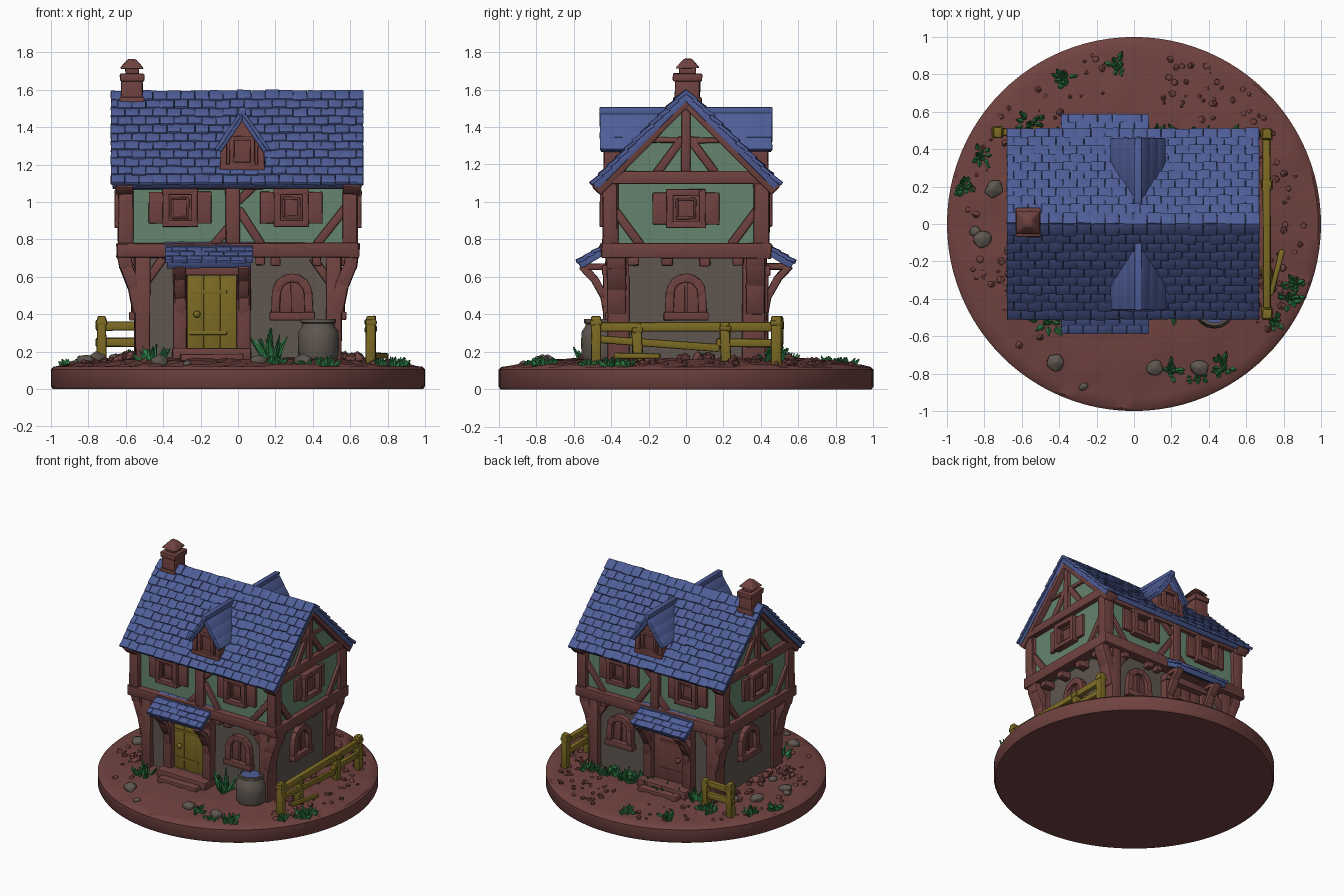
import bpy, bmesh, math, random
from mathutils import Matrix, Vector

if "Cube" in bpy.data.objects:
    bpy.data.objects.remove(bpy.data.objects["Cube"])
random.seed(4)
R = random.uniform

def material(name, rgb):
    m = bpy.data.materials.new(name)
    m.diffuse_color = (*rgb, 1)
    m.use_nodes = True
    m.node_tree.nodes["Principled BSDF"].inputs["Base Color"].default_value = m.diffuse_color
    return m

BROWN = material("brown timber and earth", (.16, .055, .05))
BLUE = material("blue slate", (.075, .11, .31))
GREEN = material("green plaster", (.13, .235, .155))
STONE = material("grey stone", (.115, .095, .08))
YELLOW = material("yellow wood", (.20, .145, .017))
GRASS = material("grass green", (.026, .20, .055))

def finish(name, bm, mat, bevel=0.0, jitter=0.0):
    bmesh.ops.recalc_face_normals(bm, faces=bm.faces)
    for v in bm.verts:
        v.co += Vector((R(-1, 1), R(-1, 1), R(-1, 1))) * jitter
    if bevel:
        bmesh.ops.bevel(bm, geom=bm.edges[:], offset=bevel, segments=2, profile=.5,
                        affect='EDGES', clamp_overlap=True)
    me = bpy.data.meshes.new(name)
    bm.to_mesh(me)
    bm.free()
    me.materials.append(mat)
    ob = bpy.data.objects.new(name, me)
    bpy.context.collection.objects.link(ob)
    bpy.ops.object.select_all(action='DESELECT')
    ob.select_set(True)
    bpy.context.view_layer.objects.active = ob
    bpy.ops.object.shade_smooth_by_angle(angle=math.radians(40))
    return ob

def box(bm, c, s, rot=Matrix()):
    bmesh.ops.create_cube(bm, size=1, matrix=Matrix.Translation(c) @ rot @ Matrix.Diagonal((*s, 1)))

# Wall frames: local x runs along the wall, y is up, z is distance outward from the centre
def frame(u, n):
    return Matrix(((u[0], 0, n[0], 0), (u[1], 0, n[1], 0), (0, 1, 0, 0), (0, 0, 0, 1)))
FRONT, BACK = frame((1, 0), (0, -1)), frame((1, 0), (0, 1))
RIGHT, LEFT = frame((0, 1), (1, 0)), frame((0, 1), (-1, 0))

def bar(bm, F, p, q, w, d0, d1):
    p, q = Vector(p), Vector(q)
    d, m = q - p, (p + q) / 2
    bmesh.ops.create_cube(bm, size=1, matrix=F @ Matrix.Translation((m.x, m.y, (d0 + d1) / 2))
        @ Matrix.Rotation(math.atan2(d.y, d.x), 4, 'Z') @ Matrix.Diagonal((d.length, w, d1 - d0, 1)))

def path(bm, F, pts, w, d0, d1):
    for p, q in zip(pts, pts[1:]):
        e = (Vector(q) - Vector(p)).normalized() * w * .2
        bar(bm, F, Vector(p) - e, Vector(q) + e, w, d0, d1)

def prism(bm, F, pts, d0, d1):
    a = [bm.verts.new(F @ Vector((u, v, d0))) for u, v in pts]
    b = [bm.verts.new(F @ Vector((u, v, d1))) for u, v in pts]
    bm.faces.new(a)
    bm.faces.new(b[::-1])
    for i in range(len(a)):
        j = (i + 1) % len(a)
        bm.faces.new((a[i], b[i], b[j], a[j]))

def lathe(bm, rings, n, c=(0, 0, 0)):
    loops = [[bm.verts.new((c[0] + r * math.cos(t * math.tau / n), c[1] + r * math.sin(t * math.tau / n), c[2] + z))
              for t in range(n)] for r, z in rings]
    for a, b in zip(loops, loops[1:]):
        for i in range(n):
            bm.faces.new((a[i], a[(i + 1) % n], b[(i + 1) % n], b[i]))
    bmesh.ops.remove_doubles(bm, verts=bm.verts[:], dist=1e-5)

# Round base with uneven earth
bm = bmesh.new()
lathe(bm, [(0, 0), (.99, 0), (1, .015), (1, .105), (.985, .12), (.93, .128), (.86, .135), (.78, .148), (.7, .155),
           (.6, .162), (.45, .165), (0, .165)], 96)
for v in bm.verts:
    if v.co.z > .125:
        v.co.z += R(-.008, .008)
finish("earth_base", bm, BROWN)

# Walls
bm = bmesh.new()
box(bm, (0, 0, .44), (1.06, .76, .6))
finish("lower_stone_wall", bm, STONE)
bm = bmesh.new()
prism(bm, RIGHT, [(-.41, .72), (.41, .72), (.41, 1.12), (0, 1.53), (-.41, 1.12)], -.61, .61)
finish("upper_plaster_wall", bm, GREEN)

# Windows
def shuttered_window(bm, F, c, z, d, k=1):
    w, h = .075 * k, .085
    for s in (-1, 1):
        bar(bm, F, (c + s * (w + .05), z - h), (c + s * (w + .05), z + h), .085, d - .02, d + .022)
        bar(bm, F, (c + s * w, z - h - .012), (c + s * w, z + h + .012), .035, d - .02, d + .05)
        bar(bm, F, (c - w - .02, z + s * h), (c + w + .02, z + s * h), .035, d - .02, d + .05)
    bar(bm, F, (c - w, z), (c + w, z), 2 * h, d - .02, d + .012)
    path(bm, F, [(c - w * .55, z - .05), (c + w * .55, z - .05), (c + w * .55, z + .05), (c - w * .55, z + .05),
                 (c - w * .55, z - .05)], .014, d, d + .025)

def arched_window(bm, F, c, z, d):
    arc = [(c + .085 * math.cos(a * math.pi / 8), z + .02 + .085 * math.sin(a * math.pi / 8)) for a in range(9)]
    pts = [(c + .09, z - .09)] + arc + [(c - .09, z - .09)]
    path(bm, F, pts, .045, d - .03, d + .04)
    bar(bm, F, (c - .12, z - .1), (c + .12, z - .1), .045, d - .03, d + .05)
    prism(bm, F, pts, d - .02, d + .01)
    path(bm, F, [(c, z - .08), (c, z + .09)], .015, d, d + .02)

# Timber framing
bm, win = bmesh.new(), bmesh.new()
for F in (FRONT, BACK):
    bar(bm, F, (-.645, .74), (.645, .74), .08, .36, .455)
    bar(bm, F, (-.63, 1.1), (.63, 1.1), .06, .36, .44)
    for x in (-.6, -.03, .6):
        bar(bm, F, (x, .74), (x, 1.1), .075, .36, .445)
    for p, q in (((0, .96), (.13, .77)), ((.58, .98), (.42, .77)), ((-.05, .86), (-.13, .77)), ((0, 1.0), (.09, 1.09))):
        bar(bm, F, p, q, .045, .36, .43)
    for s in (-1, 1):
        bar(bm, F, (s * .515, .14), (s * .515, .72), .075, .3, .42)
        path(bm, F, [(s * .53, .42), (s * .555, .55), (s * .6, .66), (s * .61, .72)], .07, .32, .42)
        bar(bm, F, (s * .5, .56), (s * .4, .7), .045, .34, .405)
    for x in (.12, .2, .42):
        bar(bm, F, (x, .66), (x, .72), .05, .34, .43)
    for x in (-.31, .285):
        shuttered_window(win, F, x, .97, .41)
    arched_window(win, F, .29, .49, .38)
for F in (LEFT, RIGHT):
    bar(bm, F, (-.45, .74), (.45, .74), .08, .56, .65)
    bar(bm, F, (-.45, 1.13), (.45, 1.13), .07, .56, .65)
    bar(bm, F, (0, 1.13), (0, 1.5), .05, .56, .64)
    for s in (-1, 1):
        bar(bm, F, (s * .405, .74), (s * .405, 1.1), .075, .56, .642)
        bar(bm, F, (s * .39, .97), (s * .24, .77), .045, .56, .63)
        bar(bm, F, (s * .48, 1.06), (0, 1.54), .06, .56, .655)
        bar(bm, F, (s * .02, 1.34), (s * .16, 1.15), .045, .56, .63)
        bar(bm, F, (s * .02, 1.33), (s * .2, 1.33), .03, .56, .625)
        bar(bm, F, (s * .385, .14), (s * .385, .72), .07, .47, .55)
        for u in (.1, .28):
            bar(bm, F, (s * u, .66), (s * u, .72), .06, .5, .61)
    shuttered_window(win, F, 0, .965, .61, 1.15)
    arched_window(win, F, 0, .49, .53)
finish("timber_frame", bm, BROWN, .008, .004)
finish("windows", win, BROWN, .005, .002)

# Slate rows running down a slope from top to bottom, points are (y, z)
def slates(bm, x0, x1, top, bot, rows, cols):
    t, d = Vector(top), Vector(bot) - Vector(top)
    s = 1 if d.x > 0 else -1
    a = math.atan2(d.y, d.x)
    n = Vector((-d.y, d.x)).normalized() * s
    m = t + d / 2 - n * .018
    box(bm, ((x0 + x1) / 2, m.x, m.y), (x1 - x0 - .02, d.length, .036), Matrix.Rotation(a, 4, 'X'))
    w = (x1 - x0) / cols
    for i in range(rows):
        for j in range(cols + i % 2):
            lo = x0 + max(0, j - .5 * (i % 2)) * w
            hi = min(x1, x0 + (j + 1 - .5 * (i % 2)) * w)
            c = t + d * ((i + .5) / rows + R(-.006, .006)) + n * (.006 + R(-.002, .002))
            box(bm, ((lo + hi) / 2, c.x, c.y), (hi - lo - .001, d.length / rows * 1.2, .02),
                Matrix.Rotation(a + s * .13, 4, 'X') @ Matrix.Rotation(R(-.03, .03), 4, 'Z'))

bm = bmesh.new()
hood = bmesh.new()
for s in (-1, 1):
    slates(bm, -.68, .67, (0, 1.585), (s * .495, 1.095), 11, 18)
    slates(hood, -.39, .08, (s * .41, .775), (s * .575, .675), 4, 6)
finish("main_roof", bm, BLUE, .003, .002)
finish("door_hood_roofs", hood, BLUE, .003, .002)

# Dormers
body, roof = bmesh.new(), bmesh.new()
X = .023
for F in (FRONT, BACK):
    prism(body, F, [(X - .105, 1.15), (X + .105, 1.15), (X + .105, 1.31), (X, 1.45), (X - .105, 1.31)], .1, .415)
    for s in (-1, 1):
        bar(body, F, (X + s * .1, 1.17), (X + s * .1, 1.31), .035, .35, .435)
        bar(body, F, (X + s * .055, 1.2), (X + s * .055, 1.34), .025, .4, .44)
        bar(body, F, (X - .07, 1.27 + s * .07), (X + .07, 1.27 + s * .07), .025, .4, .44)
        prism(roof, F, [(X, 1.475), (X + s * .135, 1.28), (X + s * .115, 1.265), (X, 1.43)], .07, .455)
        for k in range(3):
            p, q = Vector((X + s * .01, 1.47)), Vector((X + s * .137, 1.283))
            bar(roof, F, p.lerp(q, k / 3), p.lerp(q, (k + 1.1) / 3), .02, .12 + .05 * k, .46)
    bar(body, F, (X - .12, 1.185), (X + .12, 1.185), .03, .35, .44)
    bar(roof, F, (X - .02, 1.485), (X + .02, 1.485), .04, .06, .462)
finish("dormer_bodies", body, BROWN, .004, .002)
finish("dormer_roofs", roof, BLUE, .005, .002)

# Chimney
bm = bmesh.new()
box(bm, (-.567, .008, 1.56), (.115, .135, .24))
box(bm, (-.567, .008, 1.535), (.135, .155, .05))
box(bm, (-.567, .008, 1.665), (.13, .155, .045))
box(bm, (-.567, .008, 1.7), (.075, .09, .04))
bmesh.ops.create_cone(bm, cap_ends=True, segments=4, radius1=.092, radius2=.03, depth=.05,
                      matrix=Matrix.Translation((-.567, .008, 1.738)) @ Matrix.Rotation(math.pi / 4, 4, 'Z'))
finish("chimney", bm, BROWN, .008, .003)

# Door frames, hood brackets and steps
bm = bmesh.new()
for s, F in ((-1, FRONT), (1, BACK)):
    for x in (-.31, .03):
        bar(bm, F, (x, .15), (x, .66), .075, .34, .44)
        path(bm, RIGHT, [(s * .415, .38), (s * .435, .49), (s * .49, .59), (s * .55, .655)], .04, x - .03, x + .03)
        bar(bm, RIGHT, (s * .4, .655), (s * .55, .655), .035, x - .03, x + .03)
    bar(bm, F, (-.35, .635), (.07, .635), .055, .34, .45)
    bar(bm, F, (-.37, .67), (.06, .67), .03, .53, .56)
    box(bm, (-.14, s * .44, .185), (.42, .14, .07))
    box(bm, (-.14, s * .49, .165), (.34, .15, .05))
finish("door_surrounds", bm, BROWN, .008, .003)

# Front plank door, with a plain back door
for name, F, mat in (("front_door", FRONT, YELLOW), ("back_door", BACK, BROWN)):
    bm = bmesh.new()
    for i in range(3):
        bar(bm, F, (-.228 + .088 * i, .21), (-.228 + .088 * i, .61), .087, .36, .405)
    for z in (.3, .52):
        bar(bm, F, (-.26, z), (-.06, z), .02, .39, .412)
    bmesh.ops.create_uvsphere(bm, u_segments=10, v_segments=6, radius=.02,
                              matrix=Matrix.Translation(F @ Vector((-.22, .4, .415))))
    finish(name, bm, mat, .003)

# Fences
bm = bmesh.new()
for x, y, h in ((.71, -.48, .39), (.71, -.26, .35), (.71, .21, .36), (.71, .48, .39), (-.73, .49, .39), (-.52, .49, .37)):
    box(bm, (x, y, (h + .12) / 2), (.052, .055, h - .12), Matrix.Rotation(R(-.05, .05), 4, 'X'))
    box(bm, (x, y, h - .035), (.064, .064, .03))
bar(bm, RIGHT, (-.5, .335), (.5, .335), .05, .69, .73)
bar(bm, RIGHT, (.16, .25), (.5, .245), .045, .69, .73)
bar(bm, RIGHT, (-.48, .27), (.18, .22), .04, .70, .73)
box(bm, (.76, -.26, .18), (.03, .25, .03), Matrix.Rotation(-.25, 4, 'Z'))
for z in (.335, .25):
    bar(bm, BACK, (-.76, z), (-.49, z), .048, .47, .51)
finish("fences", bm, YELLOW, .01, .004)

# Water barrel
bm = bmesh.new()
lathe(bm, [(0, 0), (.1, 0), (.108, .02), (.11, .1), (.106, .15), (.088, .175), (.085, .19), (.095, .195), (.095, .215),
           (.078, .215), (.078, .19), (0, .19)], 16, (.43, -.45, .16))
finish("water_barrel", bm, STONE)
bm = bmesh.new()
lathe(bm, [(0, .355), (.078, .355), (.078, .362), (0, .364)], 16, (.43, -.45, 0))
finish("barrel_water", bm, BLUE)

# Rocks, rubble and grass tufts
def ground(x, y):
    r = math.hypot(x, y)
    return .165 if r < .6 else .165 - (r - .6) * .115

def lump(bm, x, y, r, h=.7):
    M = Matrix.Translation((x, y, ground(x, y) + r * .2)) @ Matrix.Rotation(R(0, 6), 4, 'Z')
    vs = bmesh.ops.create_icosphere(bm, subdivisions=1, radius=r, matrix=M @ Matrix.Diagonal((1, R(.75, 1.1), h, 1)))
    for v in vs['verts']:
        v.co += Vector((R(-1, 1), R(-1, 1), R(-1, 1))) * r * .12
bm = bmesh.new()
for x, y, r in ((-.75, .19, .06), (-.81, -.08, .055), (-.42, -.74, .055), (.11, -.77, .05), (.35, -.77, .055), (-.27, -.87, .03),
                (-.66, -.14, .04), (-.62, .3, .045), (-.85, -.04, .035)):
    lump(bm, x, y, r)
finish("rocks", bm, STONE, .004)
bm = bmesh.new()
for a0, a1, r0, r1, n in ((20, 78, .66, .93, 55), (100, 165, .7, .93, 28), (165, 235, .7, .9, 22), (-40, 20, .74, .92, 28)):
    for _ in range(n):
        a, r = math.radians(R(a0, a1)), R(r0, r1)
        lump(bm, r * math.cos(a), r * math.sin(a), R(.01, .024), .8)
for _ in range(40):
    s = random.choice((-1, 1))
    lump(bm, s * R(.56, .66), R(-.4, .4), R(.015, .04), .9)
finish("earth_rubble", bm, BROWN)
bm = bmesh.new()
tufts = [(-.82, .36, .05, .05), (-.9, .2, .05, .04), (-.37, .77, .05, .05), (-.09, .85, .05, .04), (.83, -.4, .06, .05),
         (.2, -.78, .05, .04), (.47, -.77, .06, .05), (-.46, -.52, .07, .09), (-.55, .53, .06, .07), (.18, -.43, .05, .16),
         (.75, -.52, .04, .04), (.34, -.82, .05, .03), (.86, -.32, .04, .04)]
tufts += [(-.4 + .13 * i, .45, .06, .07) for i in range(8)]
for x, y, r, h in tufts:
    for _ in range(22):
        a, k = R(0, math.tau), R(.1, 1) * r
        L = h * R(.6, 1.1)
        M = (Matrix.Translation((x + k * math.cos(a), y + k * math.sin(a), ground(x, y) - .005)) @ Matrix.Rotation(a, 4, 'Z')
             @ Matrix.Rotation(k / r * .8, 4, 'Y') @ Matrix.Translation((0, 0, L / 2)))
        bmesh.ops.create_cone(bm, cap_ends=True, segments=4, radius1=.016, radius2=.003, depth=L, matrix=M)
finish("grass_tufts", bm, GRASS)
